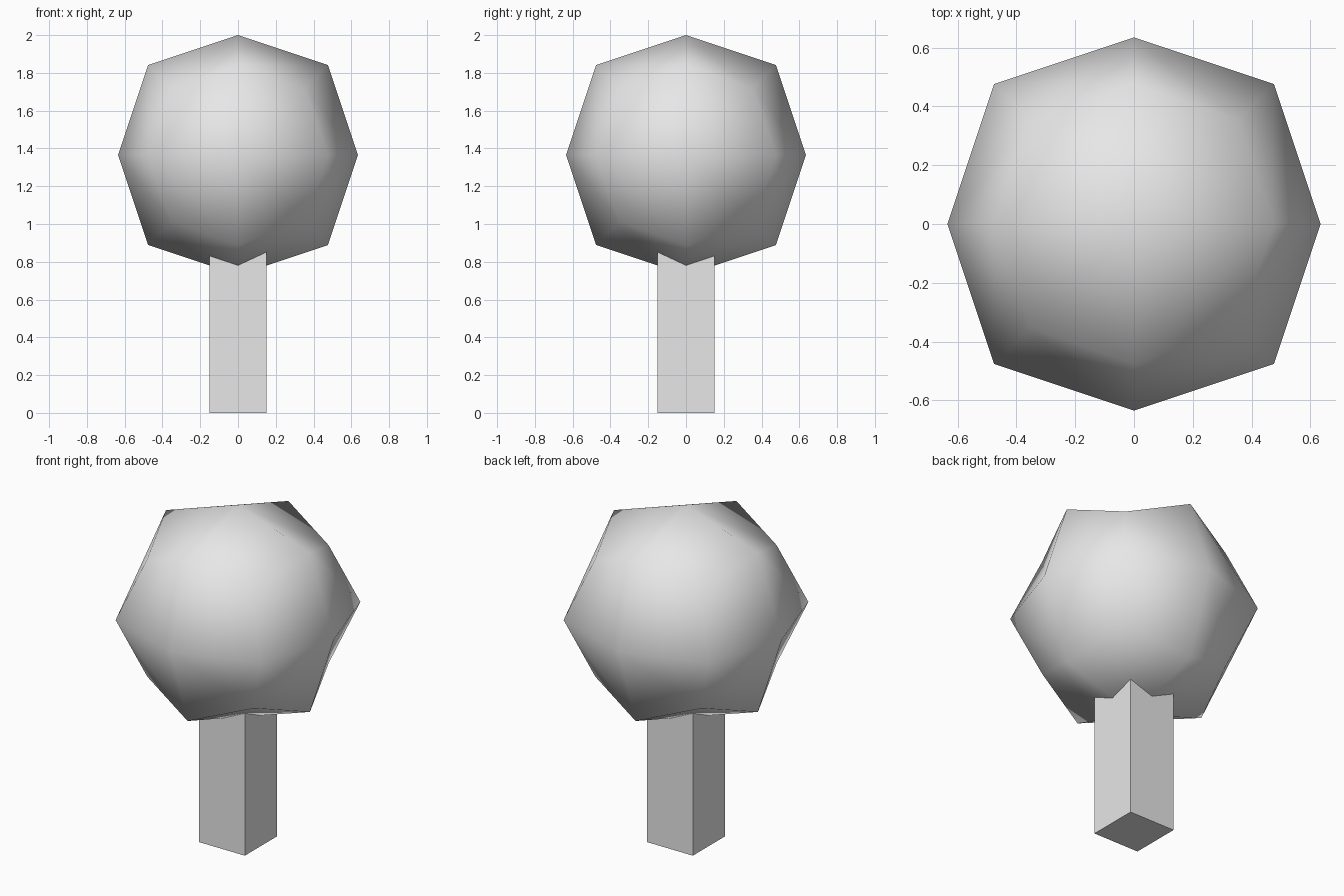
import bpy

# Remove the default cube
default = bpy.data.objects.get("Cube")
if default:
    bpy.data.objects.remove(default, do_unlink=True)

# One plain grey for everything
grey = bpy.data.materials.new("light_grey")
grey.use_nodes = True
colour = (0.8, 0.8, 0.8, 1.0)
grey.diffuse_color = colour
for node in grey.node_tree.nodes:
    if node.type == 'BSDF_PRINCIPLED':
        node.inputs["Base Color"].default_value = colour


def box(name, half, bottom, top):
    """Square-based box between two heights."""
    bpy.ops.mesh.primitive_cube_add(size=2, location=(0, 0, (bottom + top) / 2))
    obj = bpy.context.object
    obj.name = name
    obj.scale = (half, half, (top - bottom) / 2)
    bpy.ops.object.transform_apply(location=False, rotation=False, scale=True)
    obj.data.materials.append(grey)
    return obj


# Straight square trunk, its top hidden inside the crown
box("trunk", 0.152, 0.0, 1.0)

# Crown: a cube rounded by one subdivision, smooth shaded
crown = box("crown", 0.635, 0.73, 2.0)
bpy.ops.object.shade_smooth()
rounding = crown.modifiers.new("rounding", 'SUBSURF')
rounding.levels = 1
rounding.render_levels = 1
rounding.use_limit_surface = False
